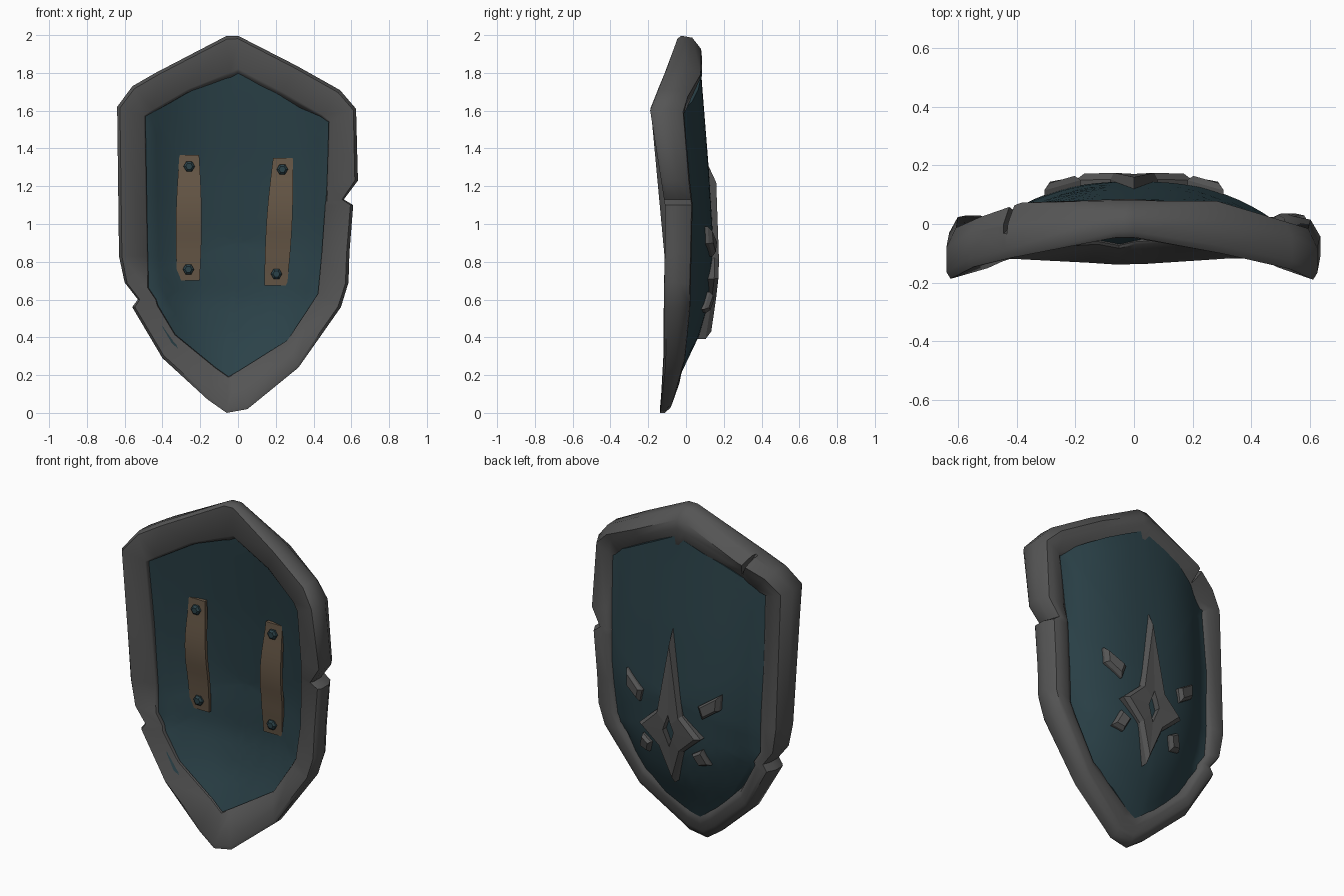
import bpy, bmesh, math
from mathutils import Vector

if "Cube" in bpy.data.objects:
    bpy.data.objects.remove(bpy.data.objects["Cube"])


def material(name, rgb, rough=0.6):
    m = bpy.data.materials.new(name)
    m.use_nodes = True
    m.diffuse_color = (*rgb, 1)
    bsdf = m.node_tree.nodes["Principled BSDF"]
    bsdf.inputs["Base Color"].default_value = (*rgb, 1)
    bsdf.inputs["Roughness"].default_value = rough
    return m


STEEL = material("dark grey steel", (0.09, 0.09, 0.09))
TEAL = material("deep teal", (0.024, 0.054, 0.066))
LEATHER = material("brown leather", (0.14, 0.1, 0.065))


def interp(table, z):
    """Piecewise linear lookup."""
    if z <= table[0][0]:
        return table[0][1]
    for (a, p), (b, q) in zip(table, table[1:]):
        if z <= b:
            return p + (q - p) * (z - a) / (b - a)
    return table[-1][1]


def loft(name, rings, mat, cyclic=False, caps=True, smooth=None):
    """Bridge closed rings of points into one mesh."""
    bm = bmesh.new()
    loops = [[bm.verts.new(p) for p in ring] for ring in rings]
    n = len(loops[0])
    pairs = list(zip(loops, loops[1:]))
    if cyclic:
        pairs.append((loops[-1], loops[0]))
    for a, b in pairs:
        for i in range(n):
            j = (i + 1) % n
            bm.faces.new((a[i], a[j], b[j], b[i]))
    if caps and not cyclic:
        bm.faces.new(loops[0])
        bm.faces.new(loops[-1])
    bmesh.ops.recalc_face_normals(bm, faces=bm.faces)
    me = bpy.data.meshes.new(name)
    bm.to_mesh(me)
    bm.free()
    me.materials.append(mat)
    ob = bpy.data.objects.new(name, me)
    bpy.context.collection.objects.link(ob)
    if smooth:
        shade(ob, smooth)
    return ob


def select(ob):
    bpy.ops.object.select_all(action="DESELECT")
    ob.select_set(True)
    bpy.context.view_layer.objects.active = ob


def shade(ob, degrees):
    select(ob)
    bpy.ops.object.shade_smooth_by_angle(angle=math.radians(degrees))


# Depth profiles of the shield by height
RIDGE = [(.1, -.07), (.2, -.03), (.41, .07), (.6, .125), (.9, .145), (1.3, .12), (1.8, .08)]
THICK = [(.2, .03), (.75, .065), (1.3, .085), (1.8, .11)]
RIM_FRONT = [(0, -.145), (.25, -.125), (1.1, -.115), (1.61, -.195), (2, -.045)]
RIM_BACK = [(0, -.09), (.2, -.02), (.45, .02), (1.1, .035), (1.55, -.015), (1.65, 0),
            (1.78, .085), (2, .085)]
# How far the back of the rim reaches and leans inwards, by height
BACK_REACH = [(.1, .6), (.9, .87), (1.6, .95), (1.8, 1.12), (2, 1.24)]
BACK_LEAN = [(1.6, 0), (2, .12)]


def panel_back(x, z):
    half = interp([(.3, .36), (.9, .48)], z)
    return interp(RIDGE, z) - .13 * min(abs(x) / half, 1) ** 2.6


def panel_front(x, z):
    return panel_back(x, z) - interp(THICK, z)


# Rim: outer point and inner point at each station, notches included
STATIONS = [
    (0, 2, 0, 1.81), (.31, 1.84, .23, 1.69), (.54, 1.71, .44, 1.57), (.625, 1.61, .48, 1.54),
    (.635, 1.23, .47, 1.23), (.56, 1.13, .465, 1.13), (.61, 1.1, .46, 1.1),
    (.59, .85, .44, .83), (.585, .69, .42, .63), (.545, .56, .38, .57), (.32, .24, .26, .39),
    (.05, .02, .0, .23), (-.06, 0, -.05, .2), (-.16, .07, -.12, .25), (-.4, .29, -.33, .42),
    (-.56, .56, -.42, .57), (-.53, .6, -.43, .6), (-.6, .69, -.47, .66), (-.63, .83, -.475, .83),
    (-.64, 1.62, -.49, 1.57), (-.56, 1.73, -.44, 1.6), (-.44, 1.8, -.25, 1.71),
    (-.06, 2, -.04, 1.79)]
# Section: across (outer to inner), through (front to back)
SECTION = [(0, .15), (0, .6), (.22, .96), (.42, 1), (.82, 1), (1, .85), (1, .1), (.94, 0),
           (.1, 0)]

rings = []
for xo, zo, xi, zi in STATIONS:
    ring = []
    outer = interp(RIM_FRONT, zo)
    inner = panel_front(xi, zi) - .018
    for u, v in SECTION:
        w = u * (1 + (interp(BACK_REACH, zo) - 1) * v) + interp(BACK_LEAN, zo) * v
        x, z = xo + (xi - xo) * w, zo + (zi - zo) * w
        front = outer + (inner - outer) * u
        ring.append((x, front + (interp(RIM_BACK, z) - front) * v, z))
    rings.append(ring)
rim = loft("rim", rings, STEEL, cyclic=True)

# Crack across the back of the rim
out, along = Vector((-.43, 0, .9)), Vector((.9, 0, .43))
wedge = []
for reach, width, deep in ((-.1, .006, .02), (.1, .028, .11)):
    c = Vector((-.42, .05, 1.76)) + out * reach
    wedge.append([c + along * width + Vector((0, .1, 0)), c - along * width + Vector((0, .1, 0)),
                  c - along * width * .4 - Vector((0, deep, 0)),
                  c + along * width * .2 - Vector((0, deep, 0))])
cutter = loft("crack_cutter", wedge, STEEL)
cutter.hide_render = True
cut = rim.modifiers.new("crack", "BOOLEAN")
cut.object, cut.operation, cut.solver = cutter, "DIFFERENCE", "EXACT"
select(rim)
bpy.ops.object.modifier_apply(modifier=cut.name)
bpy.data.objects.remove(cutter)
shade(rim, 48)

# Domed panel, tucked under the rim
outline = [(xi * 1.06, 1 + (zi - 1) * (1.09 if zi < 1 else 1.03)) for _, _, xi, zi in STATIONS]
edge = []
for (x0, z0), (x1, z1) in zip(outline, outline[1:] + outline[:1]):
    edge += [(x0 + (x1 - x0) * k / 2, z0 + (z1 - z0) * k / 2) for k in range(2)]


def panel_ring(t, surface):
    pts = [(x * t, .9 + (z - .9) * t) for x, z in edge]
    return [(x, surface(x, z), z) for x, z in pts]


steps = [.02] + [k / 12 for k in range(1, 13)]
loft("panel", [panel_ring(t, panel_front) for t in steps]
     + [panel_ring(t, panel_back) for t in steps[::-1]], TEAL, smooth=50)


# Emblem on the back: a ridged star standing proud of the dome
def on_back(points, height):
    return [(x, panel_back(x, z) + height, z) for x, z in points]


STAR_TOP = [(.4, .125), (.46, .142), (.75, .176), (1.2, .165), (1.3, .14)]


def on_star(points, drop):
    return [(x, interp(STAR_TOP, z) - drop, z) for x, z in points]


half_star = [(0, 1.31), (.08, .82), (.2, .71), (.075, .6), (0, .39)]
star = half_star + [(-x, z) for x, z in half_star[3:0:-1]]
half_hole = [(0, .81), (.018, .76), (.035, .715), (.018, .67), (0, .62)]
hole = half_hole + [(-x, z) for x, z in half_hole[3:0:-1]]
middle = [(a * .82 + c * .18, b * .82 + d * .18) for (a, b), (c, d) in zip(star, hole)]
loft("star_emblem", [on_back(star, -.01), on_star(star, .022), on_star(middle, 0),
                     on_star(hole, .004), on_back(hole, -.01)], STEEL, caps=False)


def shard(name, x, z, length, width, angle):
    """Faceted chip whose long axis leans outwards by angle."""
    a = math.radians(angle)
    d, s = Vector((math.sin(a), math.cos(a))), Vector((math.cos(a), -math.sin(a)))
    kite = [d * length * .5, d * length * .1 + s * width * .5, d * length * -.5 + s * width * .1,
            d * length * -.25 - s * width * .5]
    c = Vector((x, z))
    loft(name, [on_back([c + k * f for k in kite], h)
                for f, h in ((1, -.01), (1, .015), (.7, .033))], STEEL)


for side, word in ((1, "left"), (-1, "right")):
    shard(word + "_upper_shard", side * .25, .91, .19, side * .1, side * 36)
    shard(word + "_lower_shard", side * .185, .58, .11, side * .105, side * 125)


# Arm straps with their rivets
def strap_front(x, z, t):
    return panel_front(x, z) - .015 - .045 * math.sin(math.pi * t) ** 1.3


for word, x0, x1, z0, z1 in (("right", -.258, -.263, 1.365, .7), ("left", .238, .2, 1.35, .675)):
    rows = []
    for k in range(13):
        t = k / 12
        x, z = x0 + (x1 - x0) * t, z0 + (z1 - z0) * t
        half = .052 + .012 * math.sin(math.pi * t) + .008 * t
        y = strap_front(x, z, t)
        rows.append([(x - half, y, z), (x + half, y, z),
                     (x + half, y + .02, z), (x - half, y + .02, z)])
    loft(word + "_strap", rows, LEATHER, smooth=40)
    for t, place in ((.09, "upper"), (.91, "lower")):
        x, z = x0 + (x1 - x0) * t, z0 + (z1 - z0) * t
        y = strap_front(x, z, t)
        loft(f"{word}_{place}_rivet",
             [[(x + r * math.cos(k * math.pi / 3), y + dy, z + r * math.sin(k * math.pi / 3))
               for k in range(6)] for r, dy in ((.03, .03), (.03, -.012), (.018, -.022))], TEAL)
